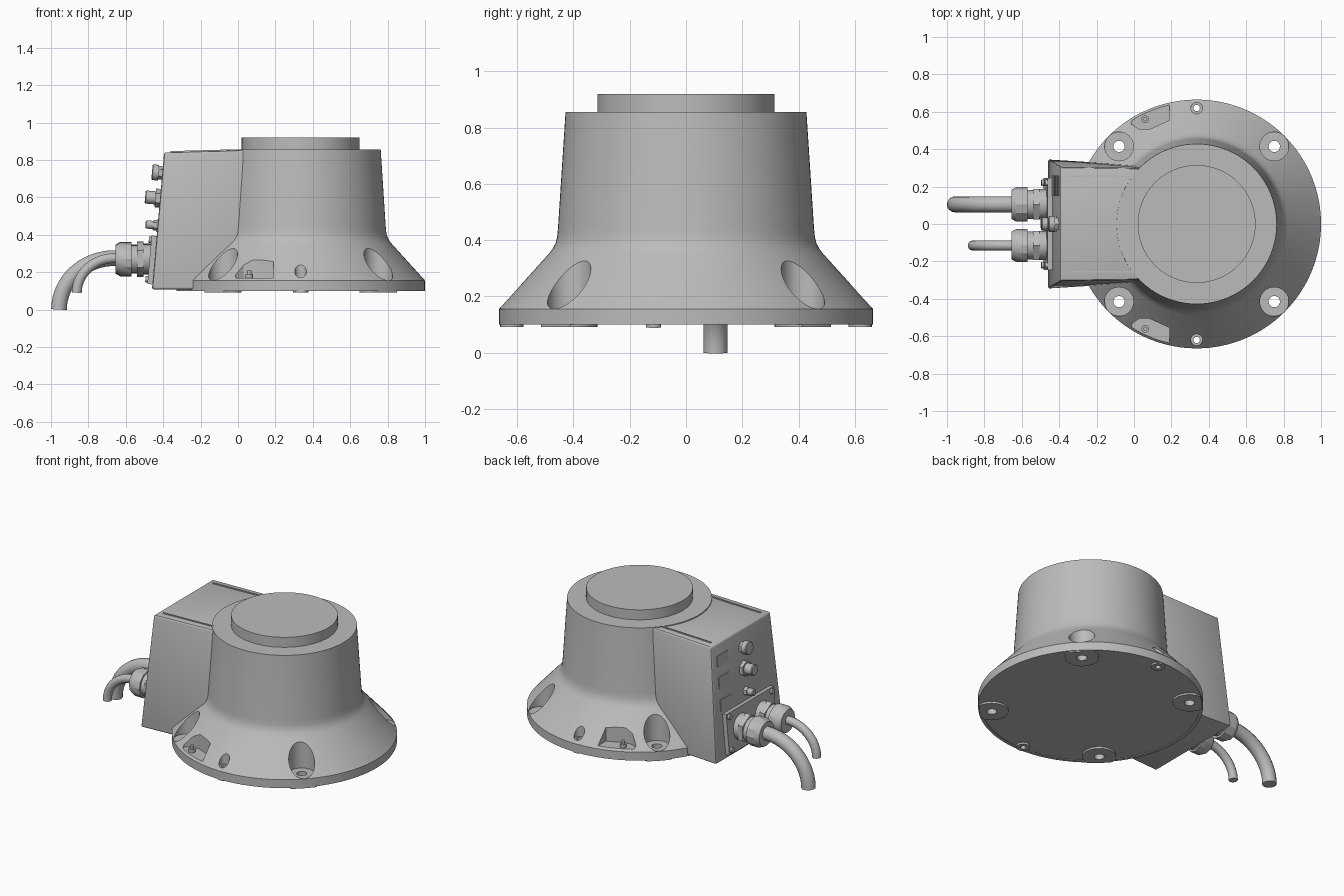
import bpy, bmesh, math
from mathutils import Matrix, Vector

if "Cube" in bpy.data.objects:
    bpy.data.objects.remove(bpy.data.objects["Cube"])

grey = bpy.data.materials.new("cast_grey")
grey.use_nodes = True
colour = (0.5, 0.5, 0.5, 1)
grey.diffuse_color = colour
grey.node_tree.nodes["Principled BSDF"].inputs["Base Color"].default_value = colour

CX = 0.335          # body axis
TILT = 0.088        # lean of the connector face
BACK = -math.pi / 2  # turns local z to -x


def finish(name, bm, matrix=Matrix()):
    bmesh.ops.recalc_face_normals(bm, faces=bm.faces)
    mesh = bpy.data.meshes.new(name)
    bm.to_mesh(mesh)
    bm.free()
    mesh.transform(matrix)
    obj = bpy.data.objects.new(name, mesh)
    bpy.context.collection.objects.link(obj)
    mesh.materials.append(grey)
    return obj


def lathe(name, profile, at=(0, 0, 0), turn=0.0, sides=32):
    """Revolve (radius, height) points; the first and last lie on the axis."""
    bm = bmesh.new()
    rings = []
    for r, h in profile:
        if r == 0:
            rings.append([bm.verts.new((0, 0, h))] * sides)
        else:
            rings.append([bm.verts.new((r * math.cos(a), r * math.sin(a), h))
                          for a in (math.tau * i / sides for i in range(sides))])
    for low, high in zip(rings, rings[1:]):
        for i in range(sides):
            j = (i + 1) % sides
            quad = list(dict.fromkeys((low[i], low[j], high[j], high[i])))
            bm.faces.new(quad)
    return finish(name, bm, Matrix.Translation(at) @ Matrix.Rotation(turn, 4, 'Y'))


def rod(name, r, h0, h1, at, turn=0.0, sides=32, edge=0.0):
    return lathe(name, [(0, h0), (r, h0), (r, h1 - edge), (r - edge, h1), (0, h1)]
                 if edge else [(0, h0), (r, h0), (r, h1), (0, h1)], at, turn, sides)


def block(name, size, at, turn=0.0):
    bm = bmesh.new()
    bmesh.ops.create_cube(bm, size=1, matrix=Matrix.Diagonal((*size, 1)))
    return finish(name, bm, Matrix.Translation(at) @ Matrix.Rotation(turn, 4, 'Y'))


def apply_all(obj):
    bpy.context.view_layer.objects.active = obj
    for mod in list(obj.modifiers):
        bpy.ops.object.modifier_apply(modifier=mod.name)


def boolean(obj, cutter, operation='DIFFERENCE'):
    mod = obj.modifiers.new("cut", 'BOOLEAN')
    mod.operation, mod.object, mod.solver = operation, cutter, 'EXACT'


def face_x(z):
    return -0.46 + (z - 0.108) * math.tan(TILT)


# Flared body with a slightly hollow underside
body = lathe("body", [(0, 0.104), (0.645, 0.104), (0.645, 0.10), (0.665, 0.10),
                      (0.665, 0.155), (0.487, 0.352), (0.474, 0.369), (0.464, 0.388),
                      (0.458, 0.41), (0.455, 0.44), (0.428, 0.855), (0, 0.855)],
             (CX, 0, 0), sides=128)
rod("top_disc", 0.315, 0.85, 0.92, (CX, 0, 0), sides=96)

# Mounting holes: position, hole radius, pocket radius, pocket floor, foot radius
holes = [(CX + sx * 0.415, sy * 0.415, 0.03, 0.077, 0.155, 0.1)
         for sx in (-1, 1) for sy in (-1, 1)]
holes += [(CX, s * 0.62, 0.017, 0.031, 0.17, 0.042) for s in (-1, 1)]
limit = rod("flange_limit", 0.66, 0, 0.3, (CX, 0, 0), sides=128)
cutters = [limit]
for x, y, hole, pocket, floor, foot in holes:
    cutter = lathe("hole_cutter", [(0, 0.03), (hole, 0.03), (hole, floor), (pocket, floor),
                                   (pocket, 0.6), (0, 0.6)], (x, y, 0), sides=40)
    cutters.append(cutter)
    boolean(body, cutter)
    pad = rod("foot_pad", foot, 0.092, 0.106, (x, y, 0), sides=40)
    boolean(pad, limit, 'INTERSECT')
    boolean(pad, cutter)
    apply_all(pad)

# Wedge-shaped earthing pockets, each with its screw
outline = [(-0.015, 0.535), (0.03, 0.505), (0.08, 0.505), (0.19, 0.555), (0.19, 0.72), (0.03, 0.72)]
for s in (-1, 1):
    bm = bmesh.new()
    base = bm.faces.new([bm.verts.new((x, s * y, 0.168)) for x, y in outline])
    new = bmesh.ops.extrude_face_region(bm, geom=[base])["geom"]
    bmesh.ops.translate(bm, vec=(0, 0, 0.3),
                        verts=[v for v in new if isinstance(v, bmesh.types.BMVert)])
    cutter = finish("wedge_cutter", bm)
    cutters.append(cutter)
    boolean(body, cutter)
    rod("earth_screw", 0.02, 0.16, 0.19, (0.06, s * 0.56, 0), sides=16)
    rod("earth_screw_tip", 0.011, 0.18, 0.21, (0.06, s * 0.56, 0), sides=12)
apply_all(body)
for cutter in cutters:
    bpy.data.objects.remove(cutter)

# Tapered connection box
bm = bmesh.new()
for x, y, z in [(-0.46, 0.345, 0.108), (0.1, 0.31, 0.108), (-0.395, 0.305, 0.84), (0.08, 0.298, 0.853)]:
    for s in (-1, 1):
        bm.verts.new((x, s * y, z))
bmesh.ops.convex_hull(bm, input=bm.verts)
bmesh.ops.dissolve_limit(bm, angle_limit=0.03, verts=bm.verts, edges=bm.edges)
box = finish("connection_box", bm)
bevel = box.modifiers.new("bevel", 'BEVEL')
bevel.width, bevel.segments = 0.01, 3
apply_all(box)
for s in (-1, 1):
    block("lid_rib", (0.36, 0.008, 0.008), (-0.18, s * 0.255, 0.848), -0.027)

# Push connectors down the middle of the box face, each beside a blank plate
for z, nut, tip, length in [(0.73, 0.036, 0.042, 0.055), (0.595, 0.05, 0.035, 0.08), (0.45, 0.028, 0.022, 0.065)]:
    at = (face_x(z), 0, z)
    turn = BACK + TILT
    rod("connector_nut", nut, -0.01, 0.025, at, turn, 6)
    rod("connector_cap", tip, 0.02, length, at, turn, 24, 0.005)
    block("label_plate", (0.009, 0.11, 0.07), (face_x(z), 0.205, z), TILT)

# Gland plate with corner screws
block("gland_plate", (0.03, 0.49, 0.26), (face_x(0.265) - 0.012, 0, 0.265), TILT)
for z in (0.16, 0.37):
    for y in (-0.22, 0.22):
        rod("plate_screw", 0.017, 0.02, 0.04, (face_x(z), y, z), BACK + TILT, 16)

# Cable glands and drooping cables
for y, size, cable, end_x, end_z in [(0.105, 1.0, 0.043, -0.957, 0.0), (-0.115, 0.95, 0.027, -0.862, 0.09)]:
    at = (0, y, 0.27)
    rod("gland_base", 0.082 * size, 0.45, 0.505, at, BACK, 32)
    rod("gland_hex", 0.095 * size, 0.505, 0.54, at, BACK, 6)
    rod("gland_neck", 0.078 * size, 0.54, 0.575, at, BACK, 32)
    lathe("gland_cap", [(0, 0.57), (0.092 * size, 0.57), (0.092 * size, 0.63),
                        (0.078 * size, 0.655), (0, 0.655)], at, BACK, 12)
    start_x = -0.66
    path = [Vector((-0.6, y, 0.275))]
    for i in range(17):
        a = math.pi / 2 * i / 16
        path.append(Vector((start_x + (end_x - start_x) * math.sin(a), y,
                            end_z + (0.275 - end_z) * math.cos(a))))
    curve = bpy.data.curves.new("cable", 'CURVE')
    curve.dimensions = '3D'
    curve.bevel_depth, curve.bevel_resolution, curve.use_fill_caps = cable, 5, True
    spline = curve.splines.new('POLY')
    spline.points.add(len(path) - 1)
    for point, p in zip(spline.points, path):
        point.co = (*p, 1)
    obj = bpy.data.objects.new("cable", curve)
    bpy.context.collection.objects.link(obj)
    curve.materials.append(grey)
    bpy.ops.object.select_all(action='DESELECT')
    obj.select_set(True)
    bpy.context.view_layer.objects.active = obj
    bpy.ops.object.convert(target='MESH')

# Smooth the round surfaces and keep hard edges
bpy.ops.object.select_all(action='DESELECT')
for obj in bpy.context.collection.objects:
    if obj.type == 'MESH':
        obj.select_set(True)
        bpy.context.view_layer.objects.active = obj
bpy.ops.object.shade_smooth_by_angle(angle=math.radians(28))
